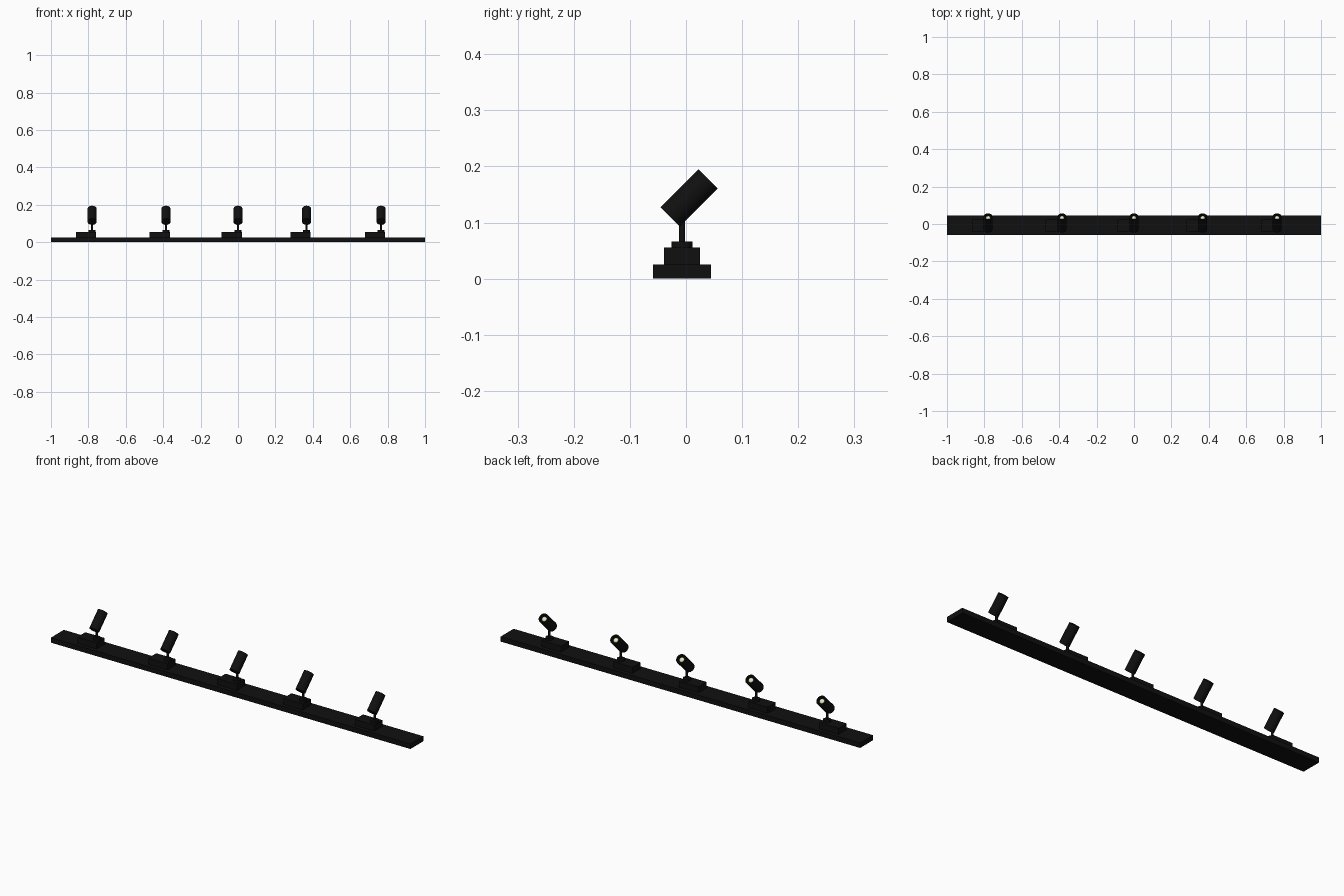
import bpy, bmesh, math
from mathutils import Matrix

cube = bpy.data.objects.get("Cube")
if cube:
    bpy.data.objects.remove(cube, do_unlink=True)


def material(name, rgb):
    m = bpy.data.materials.new(name)
    m.use_nodes = True
    m.diffuse_color = (*rgb, 1)
    m.node_tree.nodes["Principled BSDF"].inputs["Base Color"].default_value = (*rgb, 1)
    return m


black = material("matte black", (0.005, 0.005, 0.005))
glow = material("warm bulb", (0.9, 0.87, 0.6))


def add_object(name, bm, mat, location, tilt=0, smooth=False):
    mesh = bpy.data.meshes.new(name)
    bmesh.ops.recalc_face_normals(bm, faces=bm.faces)
    bm.to_mesh(mesh)
    bm.free()
    mesh.materials.append(mat)
    ob = bpy.data.objects.new(name, mesh)
    bpy.context.collection.objects.link(ob)
    ob.location = location
    ob.rotation_euler.x = tilt
    if smooth:
        bpy.ops.object.select_all(action='DESELECT')
        ob.select_set(True)
        bpy.context.view_layer.objects.active = ob
        bpy.ops.object.shade_smooth_by_angle(angle=math.radians(35))
    return ob


def box(name, size, location):
    bm = bmesh.new()
    bmesh.ops.create_cube(bm, size=1, matrix=Matrix.Diagonal((*size, 1)))
    return add_object(name, bm, black, location)


def lathe(name, profile, mat, location, tilt=0):
    """Spin a (radius, height) profile around the local z axis."""
    bm = bmesh.new()
    verts = [bm.verts.new((r, 0, z)) for r, z in profile]
    edges = [bm.edges.new(pair) for pair in zip(verts, verts[1:])]
    bmesh.ops.spin(bm, geom=verts + edges, cent=(0, 0, 0), axis=(0, 0, 1),
                   angle=math.tau, steps=32)
    bmesh.ops.remove_doubles(bm, verts=bm.verts, dist=1e-5)
    return add_object(name, bm, mat, location, tilt, smooth=True)


MID = -0.007            # depth of the mounting line
RAIL_TOP, BOX_TOP = 0.025, 0.056
TILT = math.radians(-45)
HEAD_Y, HEAD_Z = 0.0055, 0.144
HALF, RADIUS = 0.048, 0.0245

# Long mounting rail
box("rail", (2, 0.103, RAIL_TOP), (0, MID, RAIL_TOP / 2))

# Five identical spotlights
for i, x in enumerate((-0.78, -0.385, 0, 0.367, 0.765), 1):
    box(f"adapter_box_{i}", (0.108, 0.064, BOX_TOP - RAIL_TOP),
        (x - 0.033, MID, (BOX_TOP + RAIL_TOP) / 2))
    lathe(f"swivel_collar_{i}", [(0, 0), (0.0185, 0), (0.0185, 0.01), (0, 0.01)],
          black, (x, MID, BOX_TOP))
    lathe(f"stem_{i}", [(0, 0), (0.0055, 0), (0.0055, 0.054), (0, 0.054)],
          black, (x, MID, BOX_TOP))
    # Housing with a shallow recess in its open end
    lathe(f"lamp_housing_{i}",
          [(0, -HALF), (RADIUS, -HALF), (RADIUS, HALF), (0.019, HALF),
           (0.017, HALF - 0.01), (0, HALF - 0.01)],
          black, (x, HEAD_Y, HEAD_Z), TILT)
    # Domed bulb seated in the recess
    dome = [(0.012 * math.cos(a), HALF - 0.01 + 0.007 * math.sin(a))
            for a in (math.radians(15 * k) for k in range(6))]
    lathe(f"bulb_{i}", dome + [(0, HALF - 0.003)], glow,
          (x, HEAD_Y, HEAD_Z), TILT)
